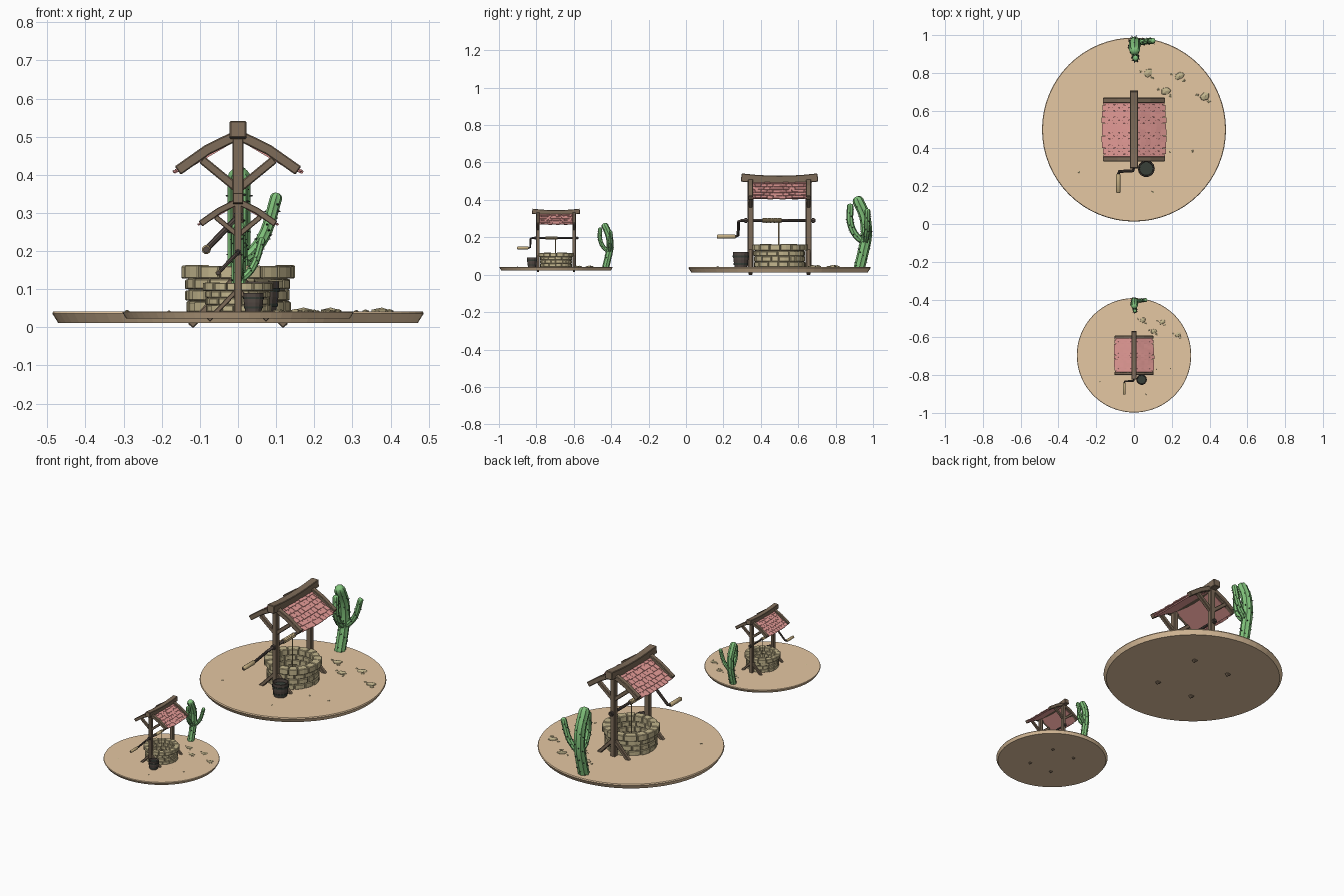
import bpy, bmesh, math, random
from mathutils import Vector as V, Matrix

if "Cube" in bpy.data.objects:
    bpy.data.objects.remove(bpy.data.objects["Cube"])

random.seed(4)
PI = math.pi
X, Y, Z = V((1, 0, 0)), V((0, 1, 0)), V((0, 0, 1))


def mat(name, r, g, b):
    m = bpy.data.materials.new(name)
    m.diffuse_color = (r, g, b, 1)
    m.use_nodes = True
    m.node_tree.nodes["Principled BSDF"].inputs["Base Color"].default_value = m.diffuse_color
    return m


SAND = mat("sand", .78, .57, .36)
WOOD = mat("wood", .21, .15, .10)
DARK = mat("dark_wood", .09, .07, .06)
STONE = mat("stone", .55, .47, .27)
MORTAR = mat("mortar", .30, .25, .15)
TILE = mat("tile", .78, .33, .31)
CACTUS = mat("cactus", .22, .55, .20)
SPINE = mat("spine", .04, .05, .04)
ROPE = mat("rope", .55, .42, .22)


def part(name, bm, material, bevel=0, smooth=False):
    """Turn a bmesh into one large and one small copy of the part."""
    bmesh.ops.recalc_face_normals(bm, faces=bm.faces)
    me = bpy.data.meshes.new(name)
    bm.to_mesh(me)
    bm.free()
    me.materials.append(material)
    for tag, loc, s in (("large_", (0, .5, 0), 1), ("small_", (0, -.695, .016), .622)):
        ob = bpy.data.objects.new(tag + name, me)
        bpy.context.collection.objects.link(ob)
        ob.location, ob.scale = loc, (s, s, s)
        if bevel:
            b = ob.modifiers.new("bevel", 'BEVEL')
            b.width, b.segments = bevel, 1
        if smooth:
            bpy.ops.object.select_all(action='DESELECT')
            ob.select_set(True)
            bpy.context.view_layer.objects.active = ob
            bpy.ops.object.shade_smooth_by_angle(angle=math.radians(40))


def loft(bm, rings):
    rs = [[bm.verts.new(p) for p in r] for r in rings]
    n = len(rs[0])
    for a, b in zip(rs, rs[1:]):
        for i in range(n):
            bm.faces.new((a[i], a[(i + 1) % n], b[(i + 1) % n], b[i]))
    bm.faces.new(rs[0])
    bm.faces.new(rs[-1])


def lathe(bm, profile, n, c=(0, 0)):
    loft(bm, [[(c[0] + r * math.cos(2 * PI * i / n), c[1] + r * math.sin(2 * PI * i / n), z)
               for i in range(n)] for r, z in profile])


def tube(bm, pts, radii, n=8, ref=Y, rib=1.0, phase=0.0):
    """Sweep a polygon (optionally ribbed) along a path."""
    pts = [V(p) for p in pts]
    rings = []
    for i, p in enumerate(pts):
        t = (pts[min(i + 1, len(pts) - 1)] - pts[max(i - 1, 0)]).normalized()
        u = ref.cross(t).normalized()
        v = t.cross(u)
        ring = []
        for k in range(n):
            a = phase + 2 * PI * k / n
            r = radii[i] * (rib if k % 2 else 1)
            ring.append(p + u * r * math.cos(a) + v * r * math.sin(a))
        rings.append(ring)
    loft(bm, rings)


def beam(bm, pts, w, ref=Y):
    tube(bm, pts, [w * .7071] * len(pts), 4, ref, phase=PI / 4)


def curve(pts, steps=5):
    """Catmull-Rom smoothing of a short path."""
    p = [V(q) for q in pts]
    p = [2 * p[0] - p[1]] + p + [2 * p[-1] - p[-2]]
    out = []
    for a, b, c, d in zip(p, p[1:], p[2:], p[3:]):
        for k in range(steps):
            t = k / steps
            out.append(.5 * (2 * b + (c - a) * t + (2 * a - 5 * b + 4 * c - d) * t ** 2
                             + (3 * b - a - 3 * c + d) * t ** 3))
    return out + [p[-2]]


# sandy ground disc
bm = bmesh.new()
lathe(bm, [(.472, .012), (.487, .036), (.484, .042)], 64)
part("ground_disc", bm, SAND)

# well wall: mortar core plus courses of curved blocks
bm = bmesh.new()
lathe(bm, [(.13, .04), (.13, .155), (.113, .155), (.108, .045)], 48)
part("well_core", bm, MORTAR)
bm = bmesh.new()
courses = [(.04, .07, .107, .138, 15), (.07, .1, .107, .138, 17),
           (.1, .128, .107, .138, 15), (.128, .164, .105, .15, 16)]
for z0, z1, r0, r1, n in courses:
    cuts = [(i + random.uniform(-.2, .2)) * 2 * PI / n for i in range(n)]
    cuts.append(cuts[0] + 2 * PI)
    for a, b in zip(cuts, cuts[1:]):
        ro, zt = r1 + random.uniform(-.004, .002), z1 - random.uniform(0, .003)
        loft(bm, [[(r * math.cos(t), r * math.sin(t), z)
                   for r, z in ((r0, z0), (ro, z0), (ro, zt), (r0, zt))]
                  for t in (a + .012, (a + b) / 2, b - .012)])
part("well_stones", bm, STONE, bevel=.003)

# timber frame: posts, rafters, upper braces and ground struts at both ends
bm = bmesh.new()
for y in (-.155, .155):
    beam(bm, [(0, y, .03), (0, y, .51)], .03)
    for s in (-1, 1):
        beam(bm, [(0, y, .505), (s * .08, y, .466), (s * .158, y, .411)], .027)
        beam(bm, [(0, y, .362), (s * .095, y, .44)], .022)
        beam(bm, [(0, y, .135), (s * .125, y, .004)], .02)
part("frame_timbers", bm, WOOD, bevel=.003)

# sagging ridge beam
bm = bmesh.new()
beam(bm, [(0, y, .507 + .30 * y * y) for y in (-.205, -.13, -.06, 0, .06, .13, .205)], .044, X)
part("ridge_beam", bm, WOOD, bevel=.003)

# roof: backing panel and overlapping shingles on each slope
bm = bmesh.new()
d = V((.158, 0, -.093))
rows, cols = 6, 9
nrm = V((.093, 0, .158)).normalized()
for s in (-1, 1):
    flip = Matrix.Diagonal((s, 1, 1))
    top = V((0, 0, .497))
    loft(bm, [[flip @ (top + d * t + nrm * h + Y * y) for t, h in
               ((0, -.004), (.96, -.004), (.96, .002), (0, .002))] for y in (-.145, .145)])
    for r in range(rows):
        off = .5 * (r % 2)
        for c in range(cols + (r % 2)):
            y0 = max(-.148, -.148 + (c - off) * .296 / cols)
            y1 = min(.148, -.148 + (c + 1 - off) * .296 / cols)
            ym = (y0 + y1) / 2
            sag = .05 * (1 - (ym / .15) ** 2)
            t0 = r / rows
            t1 = (r + 1.15) / rows * .97 + sag * (r + 1) / rows + random.uniform(-.012, .012)
            h = random.uniform(.009, .013)
            loft(bm, [[flip @ (top + d * t + nrm * k + Y * y) for t, k in
                       ((t0, .001), (t1, h - .006), (t1, h), (t0, .006))]
                      for y in (y0 + .001, y1 - .001)])
part("roof_shingles", bm, TILE)

# axle and crank
bm = bmesh.new()
tube(bm, [(0, .192, .29), (0, -.20, .29), (-.005, -.218, .285), (-.078, -.222, .21),
          (-.083, -.235, .204), (-.083, -.335, .204)], [.008] * 6, 8, V((1, 0, -1)).normalized())
for y in (-.18, .18):
    tube(bm, [(0, y - .006, .29), (0, y + .006, .29)], [.014] * 2, 8, Z)
part("axle_and_crank", bm, DARK, smooth=True)
bm = bmesh.new()
tube(bm, [(-.083, y, .204) for y in (-.335, -.33, -.24, -.235)], [.008, .012, .012, .009], 10, Z)
part("crank_grip", bm, ROPE, smooth=True)

# rope coil and hanging rope
bm = bmesh.new()
ys = [-.09 + i * .0035 for i in range(30)]
tube(bm, [(0, y, .29) for y in ys], [.0135 - .002 * (i % 2) for i in range(30)], 12, Z)
tube(bm, [(0, -.004, .285), (0, -.004, .05)], [.004] * 2, 6)
part("rope", bm, ROPE, smooth=True)

# bucket: open staves with two hoops
bm = bmesh.new()
bc = (.065, -.207)
lathe(bm, [(.034, .04), (.041, .08), (.043, .12), (.037, .12), (.031, .055)], 14, bc)
part("bucket", bm, DARK)
bm = bmesh.new()
for r, z in ((.038, .058), (.043, .098)):
    lathe(bm, [(r - .004, z - .005), (r + .001, z - .005), (r + .002, z + .005), (r - .003, z + .005)], 14, bc)
part("bucket_hoops", bm, SPINE)

# ribbed cactus with two arms, and its spines
bm, sp = bmesh.new(), bmesh.new()
limbs = [([(0, .425, .03), (.002, .447, .12), (.003, .464, .21), (.003, .456, .31), (.003, .42, .395)], .03, X),
         ([(.003, .458, .17), (.045, .464, .205), (.075, .468, .255), (.1, .47, .34)], .016, Y),
         ([(.003, .455, .17), (.006, .405, .215), (.008, .378, .28), (.008, .378, .365)], .018, X)]
for pts, r, ref in limbs:
    path = curve(pts)
    end = (path[-1] - path[-2]).normalized()
    radii = [r] * len(path)
    for k, f in ((.35, .9), (.65, .65), (.8, .2)):
        path.append(V(pts[-1]) + end * r * k)
        radii.append(r * f)
    tube(bm, path, radii, 16, ref, rib=.82)
    for i in range(1, len(path) - 4):
        for k in range(2):
            a = i * 2.4 + k * PI
            n = V((math.cos(a), math.sin(a), 0))
            p = path[i]
            tube(sp, [p + n * r * .85, p + n * (r + .006)], [.0035, .001], 4, Z)
part("cactus", bm, CACTUS, smooth=True)
part("cactus_spines", sp, SPINE)

# scattered half-buried rocks and pebbles
bm = bmesh.new()


def rock(x, y, r, h):
    m = Matrix.Translation((x, y, .041)) @ Matrix.Rotation(random.uniform(0, 3), 4, 'Z') \
        @ Matrix.Diagonal((r, r * .75, h, 1))
    for v in bmesh.ops.create_icosphere(bm, subdivisions=1, radius=1, matrix=m)["verts"]:
        v.co += V([random.uniform(-.1, .1) * r for _ in range(2)] + [0])


for x, y in ((.075, .3), (.24, .285), (.17, .205), (.375, .175)):
    rock(x, y, .03, .011)
    rock(x - .04, y + .008, .01, .006)
    rock(x + .022, y - .026, .012, .007)
for x, y in ((-.29, -.225), (.31, -.115), (.19, -.12), (.1, -.33)):
    rock(x, y, .008, .005)
part("ground_rocks", bm, STONE)
